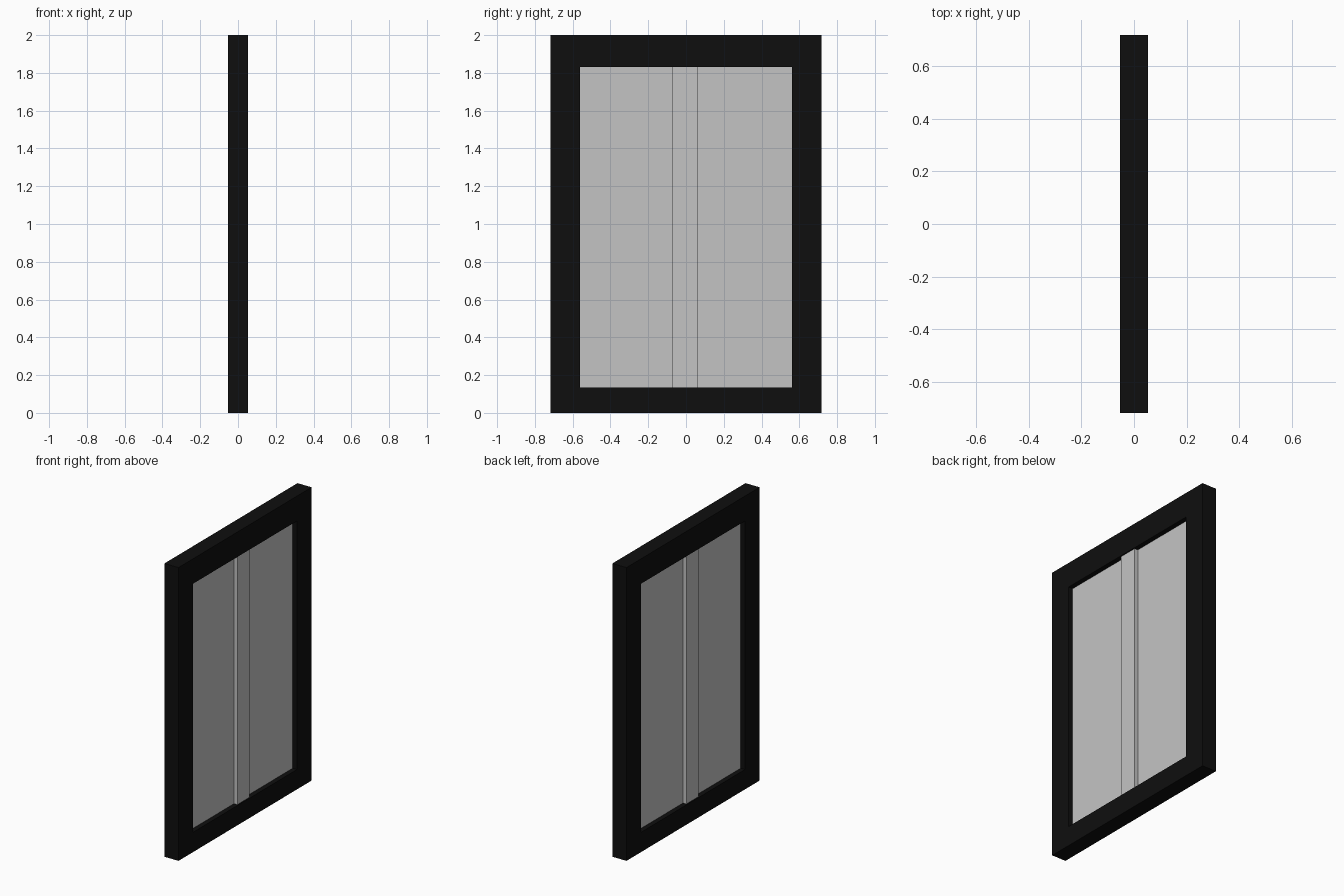
import bpy

cube = bpy.data.objects.get("Cube")
if cube:
    bpy.data.objects.remove(cube, do_unlink=True)


def material(name, value):
    mat = bpy.data.materials.new(name)
    mat.use_nodes = True
    colour = (value, value, value, 1)
    mat.diffuse_color = colour
    mat.node_tree.nodes["Principled BSDF"].inputs["Base Color"].default_value = colour
    return mat


def box(name, half_depth, y0, y1, z0, z1, mat):
    """Box centred on x = 0, spanning the given y and z ranges."""
    bpy.ops.mesh.primitive_cube_add(size=1, location=(0, (y0 + y1) / 2, (z0 + z1) / 2))
    obj = bpy.context.object
    obj.name = name
    obj.scale = (half_depth * 2, y1 - y0, z1 - z0)
    bpy.ops.object.transform_apply(location=False, rotation=False, scale=True)
    obj.data.materials.append(mat)
    return obj


black = material("black frame", 0.0045)
grey = material("light grey panel", 0.55)

DEPTH, OUTER, INNER = 0.053, 0.717, 0.561
BOTTOM, TOP, HEIGHT = 0.135, 1.83, 2.0

# Surrounding frame
box("frame_bottom", DEPTH, -OUTER, OUTER, 0, BOTTOM, black)
box("frame_top", DEPTH, -OUTER, OUTER, TOP, HEIGHT, black)
box("frame_side_front", DEPTH, -OUTER, -INNER, BOTTOM, TOP, black)
box("frame_side_back", DEPTH, INNER, OUTER, BOTTOM, TOP, black)

# Recessed panels either side of the raised centre bar
BAR_FRONT, BAR_BACK = -0.071, 0.06
box("panel_front", 0.02, -INNER, BAR_FRONT, BOTTOM, TOP, grey)
box("panel_back", 0.02, BAR_BACK, INNER, BOTTOM, TOP, grey)
box("centre_bar", 0.045, BAR_FRONT, BAR_BACK, BOTTOM, TOP, grey)
